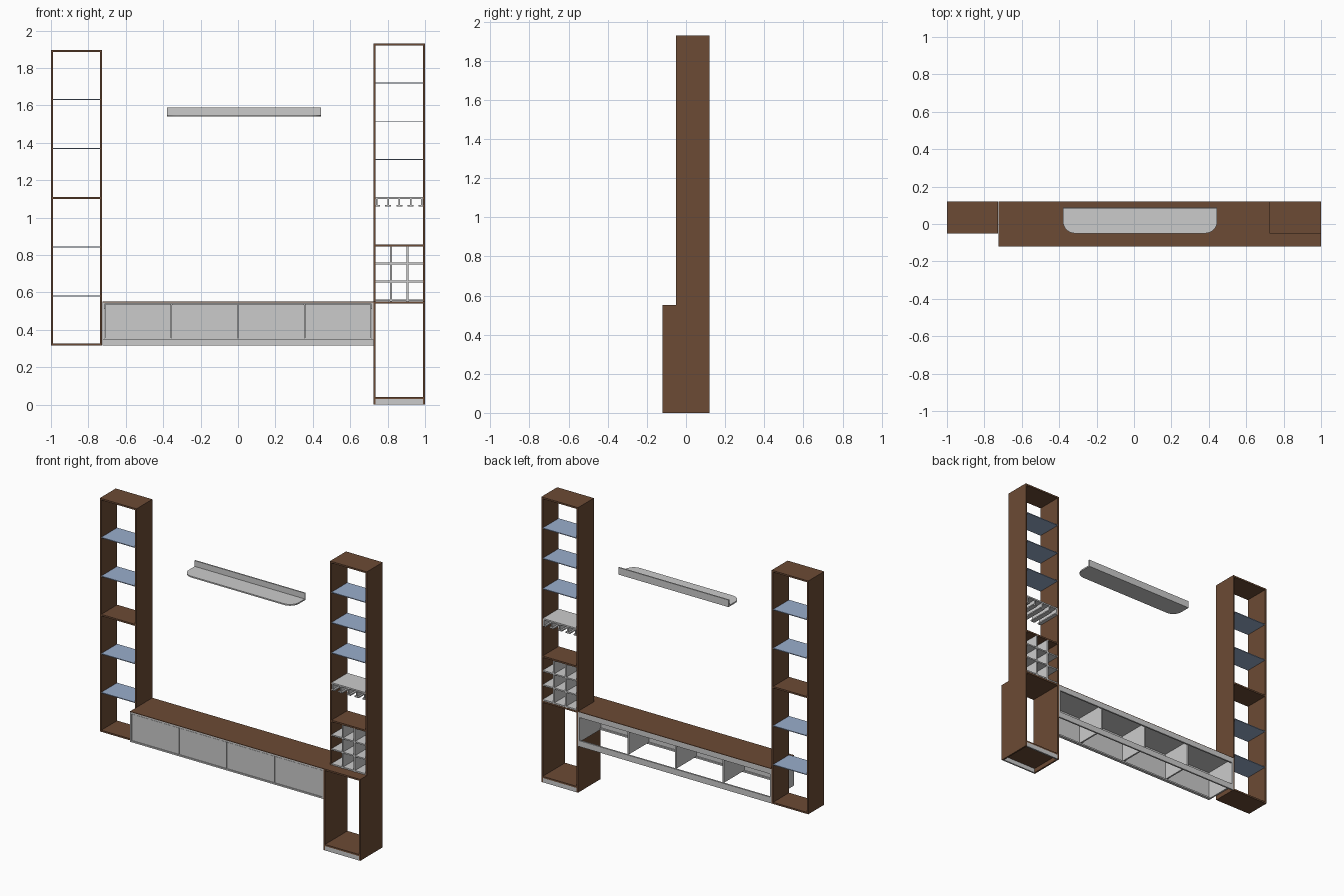
import bpy, bmesh, math

if "Cube" in bpy.data.objects:
    bpy.data.objects.remove(bpy.data.objects["Cube"])


def material(name, rgb):
    m = bpy.data.materials.new(name)
    m.diffuse_color = (*rgb, 1)
    m.use_nodes = True
    m.node_tree.nodes["Principled BSDF"].inputs["Base Color"].default_value = m.diffuse_color
    return m


BROWN = material("walnut_brown", (0.15, 0.07, 0.035))
GREY = material("light_grey", (0.60, 0.60, 0.60))
GLASS = material("blue_glass", (0.32, 0.42, 0.60))

F, M, B = -0.12, -0.05, 0.12      # deep front, tower front, back
T = 0.011                         # board thickness


def finish(name, bm, mat):
    bmesh.ops.recalc_face_normals(bm, faces=bm.faces)
    me = bpy.data.meshes.new(name)
    bm.to_mesh(me)
    bm.free()
    me.materials.append(mat)
    ob = bpy.data.objects.new(name, me)
    bpy.context.collection.objects.link(ob)
    return ob


def box(name, mat, x0, x1, y0, y1, z0, z1):
    bm = bmesh.new()
    bmesh.ops.create_cube(bm, size=1)
    for v in bm.verts:
        v.co = ((x0 + x1) / 2 + v.co.x * (x1 - x0),
                (y0 + y1) / 2 + v.co.y * (y1 - y0),
                (z0 + z1) / 2 + v.co.z * (z1 - z0))
    return finish(name, bm, mat)


def prism(name, mat, points, offset):
    bm = bmesh.new()
    face = bm.faces.new([bm.verts.new(p) for p in points])
    ext = bmesh.ops.extrude_face_region(bm, geom=[face])
    new = [g for g in ext["geom"] if isinstance(g, bmesh.types.BMVert)]
    bmesh.ops.translate(bm, verts=new, vec=offset)
    return finish(name, bm, mat)


def shelf(name, mat, x0, x1, z, t, y0=M):
    return box(name, mat, x0, x1, y0, B, z - t / 2, z + t / 2)


# Left hanging tower
LX0, LX1, LZ0, LZ1 = -1.0, -0.726, 0.315, 1.895
box("left_tower_outer_side", BROWN, LX0, LX0 + T, M, B, LZ0, LZ1)
box("left_tower_inner_side", BROWN, LX1 - T, LX1, M, B, LZ0, LZ1)
li0, li1 = LX0 + T, LX1 - T
shelf("left_tower_bottom", BROWN, li0, li1, LZ0 + T / 2, T)
shelf("left_tower_top", BROWN, li0, li1, LZ1 - T / 2, T)
shelf("left_tower_middle_shelf", BROWN, li0, li1, 1.105, T)
for z in (0.58, 0.843, 1.368, 1.63):
    shelf("left_glass_shelf", GLASS, li0, li1, z, 0.005)

# Right standing tower: L-shaped sides, deeper below the worktop
RX0, RX1, RZ1, CT = 0.725, 1.0, 1.93, 0.551
for name, x in (("right_tower_inner_side", RX0), ("right_tower_outer_side", RX1 - T)):
    outline = [(F, 0), (B, 0), (B, RZ1), (M, RZ1), (M, CT), (F, CT)]
    prism(name, BROWN, [(x, y, z) for y, z in outline], (T, 0, 0))
ri0, ri1 = RX0 + T, RX1 - T
shelf("right_tower_top", BROWN, ri0, ri1, RZ1 - T / 2, T)
shelf("right_tower_counter", BROWN, ri0, ri1, CT - T / 2, T, F)
shelf("right_tower_floor", BROWN, ri0, ri1, 0.035, T, F)
shelf("right_tower_middle_shelf", BROWN, ri0, ri1, 0.85, T)
for z in (1.31, 1.515, 1.72):
    shelf("right_glass_shelf", GLASS, ri0, ri1, z, 0.005)
for name, y in (("plinth_front", F), ("plinth_back", B - T)):
    box(name, GREY, ri0, ri1, y, y + T, 0, 0.0295)

# Stemware shelf with T-shaped hanging rails
shelf("stemware_shelf", GREY, ri0, ri1, 1.105, 0.01)
for x in (0.743, 0.802, 0.8625, 0.923, 0.982):
    box("stemware_rail_stem", GREY, x - 0.004, x + 0.004, M, B, 1.066, 1.10)
    box("stemware_rail_flange", GREY, max(x - 0.016, ri0), min(x + 0.016, ri1),
        M, B, 1.058, 1.066)

# Bottle grid
for x in (0.818, 0.907):
    box("bottle_grid_upright", GREY, x - 0.005, x + 0.005, M, B, CT, 0.8445)
for z in (0.557, 0.658, 0.754):
    shelf("bottle_grid_shelf", GREY, ri0, ri1, z, 0.009)

# Low wall cabinet: open at the back and below
CX0, CX1, CZ0 = -0.725, 0.725, 0.345
box("cabinet_worktop", BROWN, CX0, CX1, F, B, 0.547, CT)
box("cabinet_top_panel", GREY, CX0, CX1, F, B, 0.537, 0.547)
for name, x in (("cabinet_left_end", CX0), ("cabinet_right_end", CX1 - T)):
    box(name, GREY, x, x + T, F, B, CZ0, 0.537)
box("cabinet_front_bottom_rail", GREY, CX0 + T, CX1 - T, F, F + 0.02, CZ0, 0.355)
box("cabinet_back_bottom_rail", GREY, CX0, CX1, B - T, B, 0.315, 0.355)
box("cabinet_back_top_rail", GREY, CX0 + T, CX1 - T, B - T, B, 0.512, 0.537)
W = (CX1 - CX0 - 2 * T) / 4
for i in range(4):
    x = CX0 + T + i * W
    box("cabinet_door", GREY, x + 0.002, x + W - 0.002, F + 0.002, F + 0.013,
        0.357, 0.535)
    if i:
        box("cabinet_divider", GREY, x - T / 2, x + T / 2, F + 0.014, B - T,
            0.355, 0.537)

# Floating wall shelf with rounded front corners and a back strip
SX0, SX1, SY0, SY1, R = -0.38, 0.445, -0.05, 0.088, 0.065
pts = [(SX0, SY1, 1.54)]
for cx, a0 in ((SX0 + R, 180), (SX1 - R, 270)):
    for k in range(9):
        a = math.radians(a0 + k * 90 / 8)
        pts.append((cx + R * math.cos(a), SY0 + R + R * math.sin(a), 1.54))
pts.append((SX1, SY1, 1.54))
prism("wall_shelf_board", GREY, pts, (0, 0, 0.009))
box("wall_shelf_back_strip", GREY, SX0, SX1, SY1 - 0.009, SY1, 1.549, 1.588)
